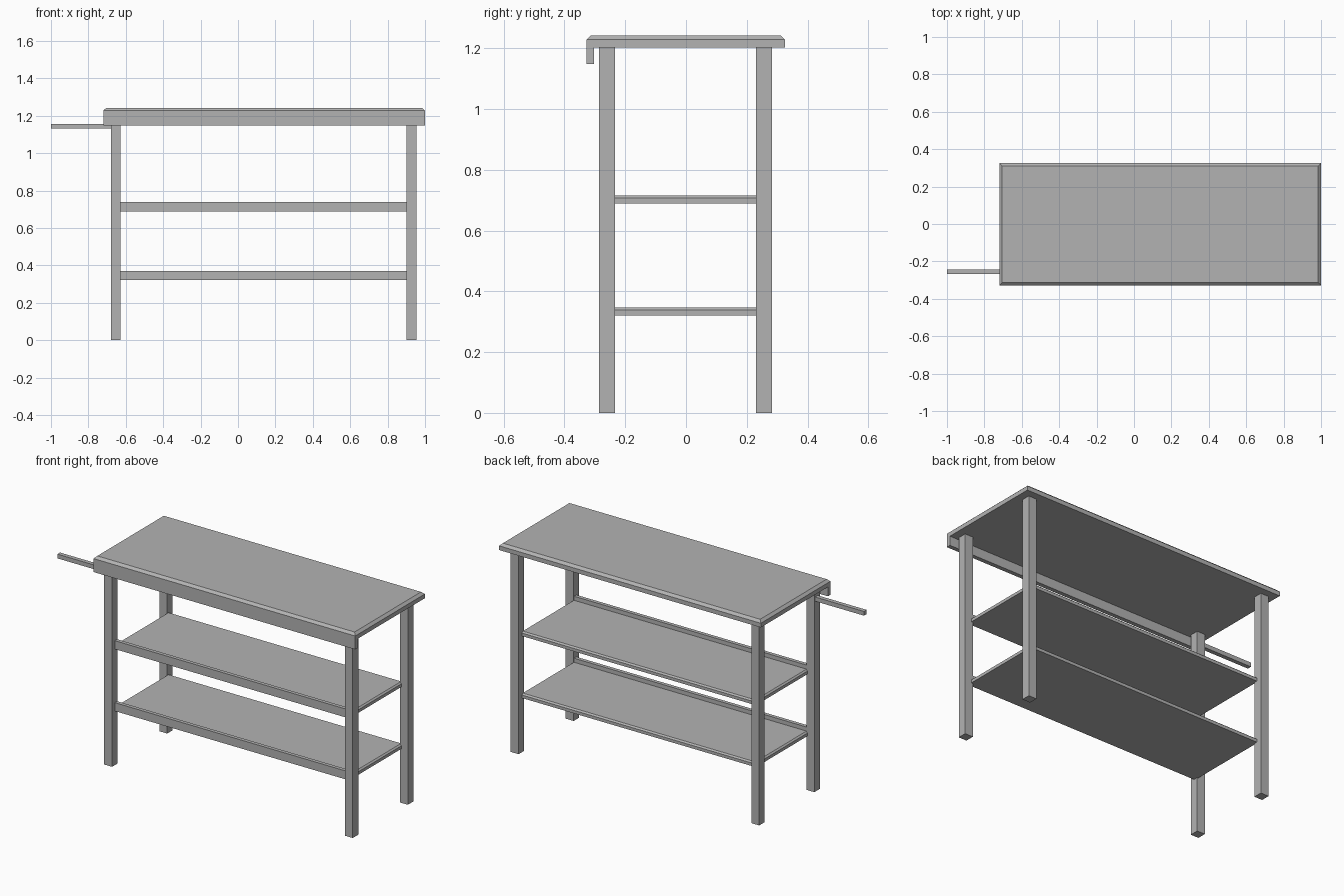
import bpy, bmesh

if "Cube" in bpy.data.objects:
    bpy.data.objects.remove(bpy.data.objects["Cube"])

gray = bpy.data.materials.new("steel gray")
gray.diffuse_color = (0.45, 0.45, 0.45, 1)
gray.use_nodes = True
gray.node_tree.nodes["Principled BSDF"].inputs["Base Color"].default_value = gray.diffuse_color


def block(name, x, y, z, inset=0.0, drop=0.0):
    """Box from (min, max) pairs; the top edge slopes in by inset over drop."""
    bm = bmesh.new()
    levels = [(z[0], 0.0), (z[1] - drop, 0.0)]
    if drop:
        levels.append((z[1], inset))
    rings = [[bm.verts.new(p) for p in (
        (x[0] + i, y[0] + i, h), (x[1] - i, y[0] + i, h),
        (x[1] - i, y[1] - i, h), (x[0] + i, y[1] - i, h))] for h, i in levels]
    bm.faces.new(rings[0][::-1])
    bm.faces.new(rings[-1])
    for low, high in zip(rings, rings[1:]):
        for k in range(4):
            n = (k + 1) % 4
            bm.faces.new((low[k], low[n], high[n], high[k]))
    mesh = bpy.data.meshes.new(name)
    bm.to_mesh(mesh)
    bm.free()
    mesh.materials.append(gray)
    obj = bpy.data.objects.new(name, mesh)
    bpy.context.collection.objects.link(obj)
    return obj


# Worktop with sloped rim and front apron
block("worktop", (-0.72, 1.0), (-0.328, 0.326), (1.203, 1.242), 0.015, 0.014)
block("front_apron", (-0.72, 1.0), (-0.328, -0.303), (1.148, 1.203))

# Four square legs
for side, x in (("left", (-0.679, -0.627)), ("right", (0.902, 0.954))):
    for end, y in (("front", (-0.286, -0.234)), ("back", (0.231, 0.283))):
        block(f"{end}_{side}_leg", x, y, (0, 1.203))

# Two shelves, each with a raised front lip
for name, z in (("lower", 0.321), ("upper", 0.689)):
    block(f"{name}_shelf", (-0.634, 0.912), (-0.26, 0.25), (z, z + 0.026), 0.009, 0.008)
    block(f"{name}_shelf_lip", (-0.634, 0.912), (-0.26, -0.238), (z + 0.018, z + 0.05))

# Bar reaching out to the left
block("side_bar", (-1.0, -0.67), (-0.267, -0.242), (1.131, 1.156))
